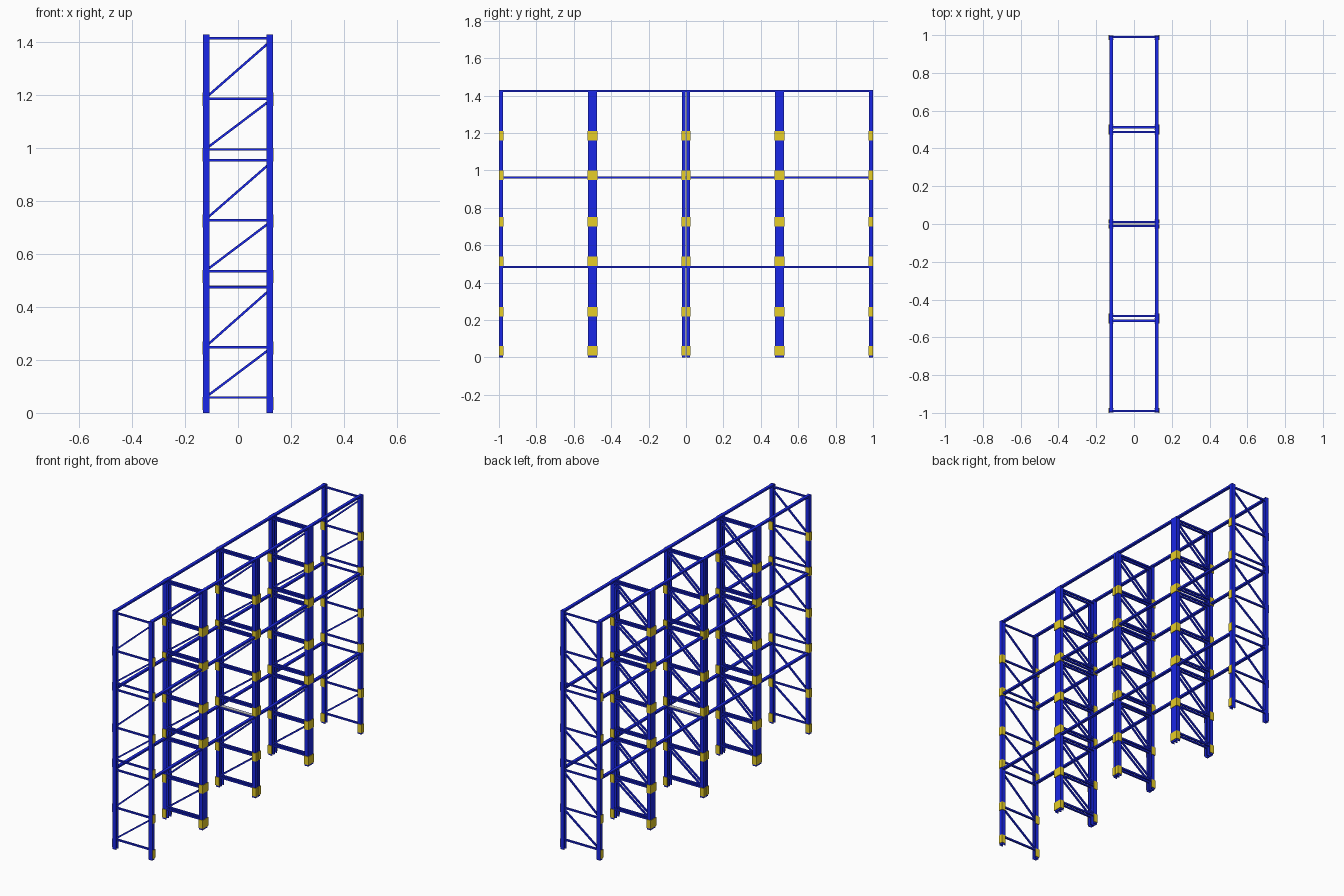
import bpy, bmesh, math
from mathutils import Matrix, Vector

if "Cube" in bpy.data.objects:
    bpy.data.objects.remove(bpy.data.objects["Cube"])

def material(name, color):
    m = bpy.data.materials.new(name)
    m.diffuse_color = color
    m.use_nodes = True
    m.node_tree.nodes["Principled BSDF"].inputs["Base Color"].default_value = m.diffuse_color
    return m

BLUE = material("blue_paint", (0.01, 0.02, 0.8, 1))
YELLOW = material("yellow_guard", (0.8, 0.62, 0.02, 1))

H = 1.43          # rack height
PX = 0.12         # upright centre in x
HX = 0.012        # half depth of an upright in x
WALL = 0.003

def finish(name, bm, mat=None):
    bmesh.ops.recalc_face_normals(bm, faces=bm.faces)
    me = bpy.data.meshes.new(name)
    bm.to_mesh(me)
    bm.free()
    ob = bpy.data.objects.new(name, me)
    bpy.context.collection.objects.link(ob)
    if mat:
        me.materials.append(mat)
    return ob

def add_box(bm, lo, hi):
    lo, hi = Vector(lo), Vector(hi)
    m = Matrix.Translation((lo + hi) / 2) @ Matrix.Diagonal((*(hi - lo), 1))
    bmesh.ops.create_cube(bm, size=1, matrix=m)

def add_prism(bm, profile, z0, z1):
    f = bm.faces.new([bm.verts.new((x, y, z0)) for x, y in profile])
    ext = bmesh.ops.extrude_face_region(bm, geom=[f], use_keep_orig=True)
    top = [v for v in ext["geom"] if isinstance(v, bmesh.types.BMVert)]
    bmesh.ops.translate(bm, verts=top, vec=(0, 0, z1 - z0))

def add_bar(bm, y, a, b, t, w):
    # Bar in the xz plane from a to b
    a, b = Vector((a[0], y, a[1])), Vector((b[0], y, b[1]))
    d = b - a
    m = (Matrix.Translation((a + b) / 2)
         @ Matrix.Rotation(-math.atan2(d.z, d.x), 4, 'Y')
         @ Matrix.Diagonal((d.length, w, t, 1)))
    bmesh.ops.create_cube(bm, size=1, matrix=m)

# Frames: centre y, half width, side facing a bay
FRAMES = [(-0.989, 0.011, 1), (-0.512, 0.012, -1), (-0.488, 0.012, 1),
          (-0.0115, 0.0095, -1), (0.0115, 0.0095, 1),
          (0.488, 0.012, -1), (0.512, 0.012, 1), (0.989, 0.011, -1)]
RUNGS = [0.058, 0.248, 0.475, 0.535, 0.728, 0.955, 0.995, 1.187, 1.415]
DIAGONALS = [(0.065, 0.24), (0.258, 0.463), (0.543, 0.718),
             (0.738, 0.94), (1.003, 1.178), (1.197, 1.4)]
GUARDS = [0.035, 0.245, 0.515, 0.725, 0.975, 1.185]

for i, (y, hy, bay) in enumerate(FRAMES, 1):
    # Channel uprights, open towards the middle
    bm = bmesh.new()
    for s in (-1, 1):
        out, inn, web = s * (PX + HX), s * (PX - HX), s * (PX + HX - WALL)
        add_prism(bm, [(inn, y - hy), (out, y - hy), (out, y + hy), (inn, y + hy),
                       (inn, y + hy - WALL), (web, y + hy - WALL),
                       (web, y - hy + WALL), (inn, y - hy + WALL)], 0, H)
    finish(f"uprights_{i}", bm, BLUE)

    # Horizontal and diagonal braces
    bm = bmesh.new()
    for z in RUNGS:
        add_bar(bm, y, (-PX, z), (PX, z), 0.009, 0.011)
    for z0, z1 in DIAGONALS:
        add_bar(bm, y, (-PX + 0.006, z0), (PX - 0.002, z1), 0.009, 0.009)
    finish(f"braces_{i}", bm, BLUE)

    # L-shaped yellow corner guards on the outer and bay faces
    bm = bmesh.new()
    t = 0.003
    for s in (-1, 1):
        o, n, far = s * (PX + HX), s * (PX - HX), s * (PX + HX + t)
        yb, yt, back = y + bay * hy, y + bay * (hy + t), y - bay * hy
        for z in GUARDS:
            add_prism(bm, [(far, back), (far, yt), (n, yt), (n, yb), (o, yb), (o, back)],
                      z - 0.025, z + 0.025)
    finish(f"corner_guards_{i}", bm, YELLOW)

# Long beams across the bays at three levels
for level, z in enumerate((0.484, 0.962, 1.4245), 1):
    bm = bmesh.new()
    for s in (-1, 1):
        add_box(bm, (s * PX - 0.009, -0.995, z - 0.0055), (s * PX + 0.009, 0.995, z + 0.0055))
    finish(f"beams_{level}", bm, BLUE)

# Grey spacer bars between the middle frames
bm = bmesh.new()
add_bar(bm, 0, (-PX, 0.48), (PX, 0.48), 0.004, 0.018)
finish("middle_spacer", bm)
